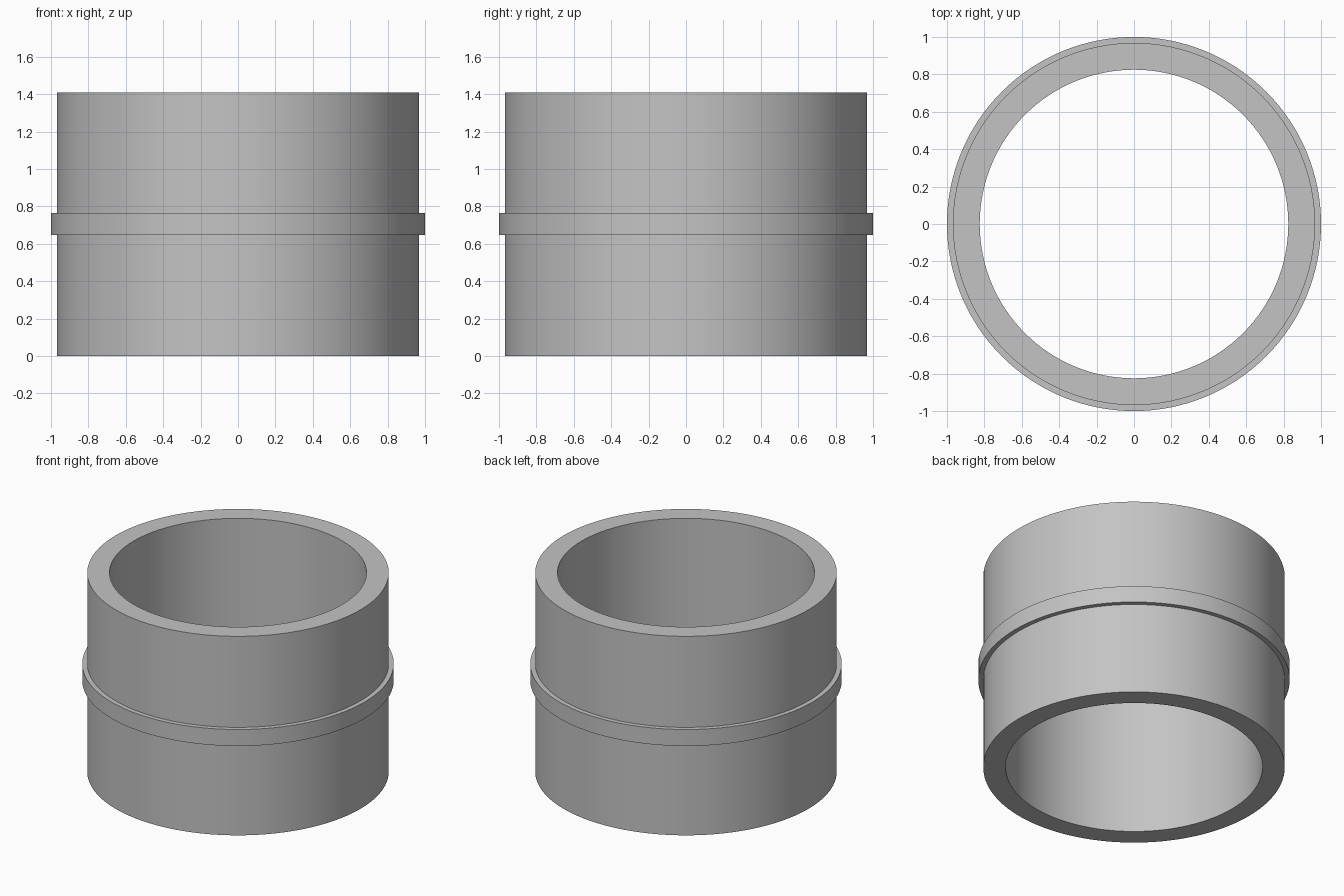
import bpy
import bmesh
from math import cos, sin, tau, radians

if "Cube" in bpy.data.objects:
    bpy.data.objects.remove(bpy.data.objects["Cube"], do_unlink=True)

SEGMENTS = 128
HEIGHT, BORE, WALL, BAND = 1.41, 0.825, 0.968, 1.0
BAND_LOW, BAND_HIGH = 0.648, 0.765

grey = bpy.data.materials.new("plain grey")
grey.use_nodes = True
colour = (0.55, 0.55, 0.55, 1)
grey.diffuse_color = colour
grey.node_tree.nodes["Principled BSDF"].inputs["Base Color"].default_value = colour


def lathe(name, profile):
    """Revolve a closed (radius, height) profile around z."""
    bm = bmesh.new()
    rings = [[bm.verts.new((r * cos(tau * i / SEGMENTS), r * sin(tau * i / SEGMENTS), z))
              for r, z in profile] for i in range(SEGMENTS)]
    n = len(profile)
    for i, ring in enumerate(rings):
        after = rings[(i + 1) % SEGMENTS]
        for j in range(n):
            k = (j + 1) % n
            bm.faces.new((ring[j], after[j], after[k], ring[k]))
    bmesh.ops.recalc_face_normals(bm, faces=bm.faces)
    mesh = bpy.data.meshes.new(name)
    bm.to_mesh(mesh)
    bm.free()
    mesh.materials.append(grey)
    obj = bpy.data.objects.new(name, mesh)
    bpy.context.collection.objects.link(obj)
    bpy.ops.object.select_all(action="DESELECT")
    obj.select_set(True)
    bpy.context.view_layer.objects.active = obj
    bpy.ops.object.shade_smooth_by_angle(angle=radians(30))
    return obj


# Open sleeve with a raised band around its middle
lathe("banded_sleeve", [
    (BORE, 0), (WALL, 0),
    (WALL, BAND_LOW), (BAND, BAND_LOW), (BAND, BAND_HIGH), (WALL, BAND_HIGH),
    (WALL, HEIGHT), (BORE, HEIGHT),
])
